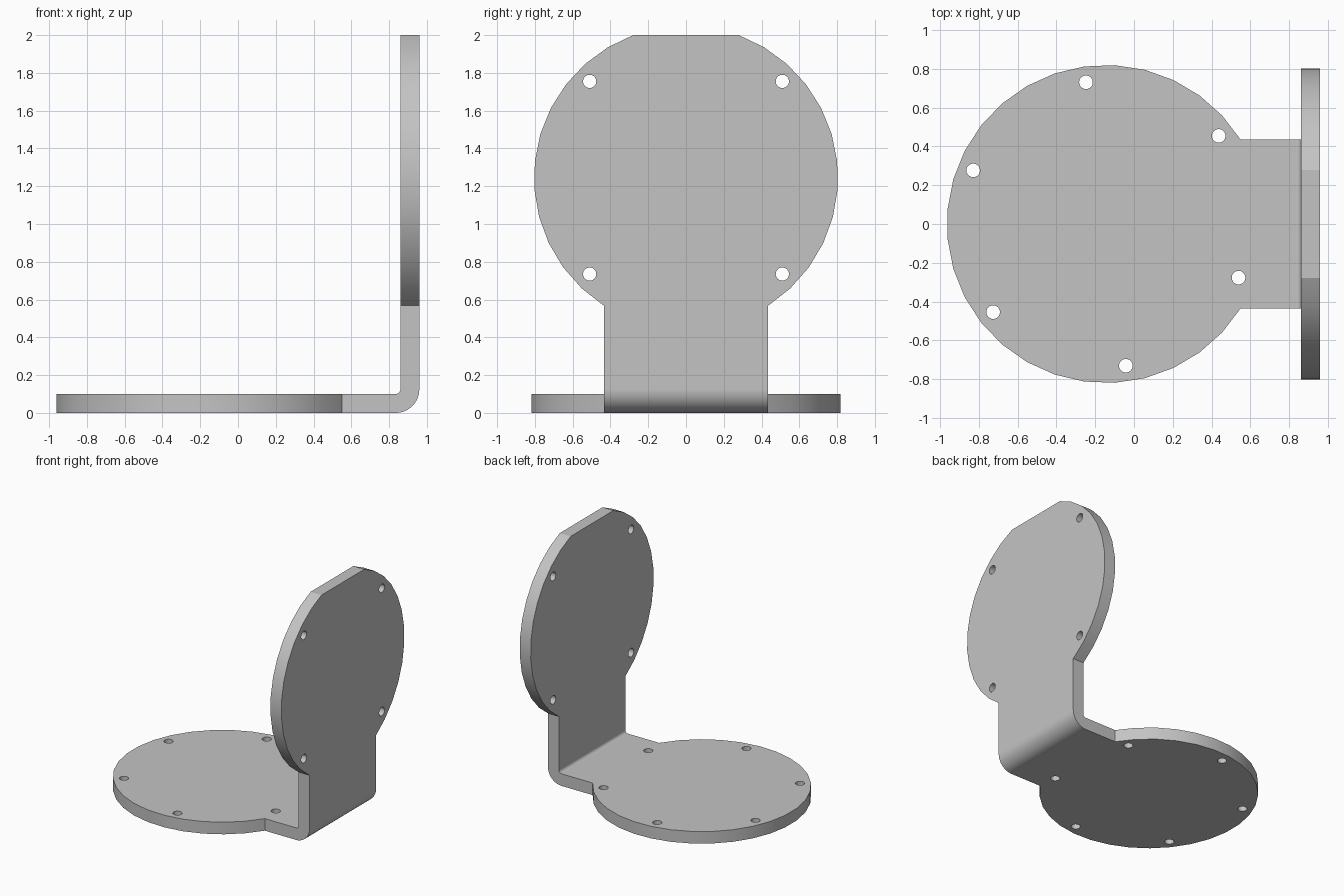
import bpy, bmesh
from math import sin, cos, asin, sqrt, pi, radians
from mathutils import Vector, Matrix

cube = bpy.data.objects.get("Cube")
if cube:
    bpy.data.objects.remove(cube)

THICK = 0.1
NECK = 0.435            # half width of the neck
BEND_R = 0.125          # outer radius of the fold
FOLD_X = 0.96 - BEND_R  # where the flat base ends

metal = bpy.data.materials.new("plain_grey")
metal.use_nodes = True
grey = (0.55, 0.55, 0.55, 1)
metal.diffuse_color = grey
metal.node_tree.nodes["Principled BSDF"].inputs["Base Color"].default_value = grey


def arc(centre, radius, start, end, steps):
    """Points (along, across) on an arc round a centre on the long axis."""
    angles = [start + (end - start) * i / steps for i in range(steps + 1)]
    return [(centre + radius * cos(a), radius * sin(a)) for a in angles]


def hole(along, across):
    return [(a + along, b + across) for a, b in arc(0, 0.035, 0, 2 * pi, 32)[:-1]]


def plate(bm, loops, place, push, end_test):
    """Fill outline and holes, thicken, open the end; return the end's edges."""
    edges = []
    for loop in loops:
        verts = [bm.verts.new(place(a, b)) for a, b in loop]
        edges += [bm.edges.new((v, verts[i - 1])) for i, v in enumerate(verts)]
    filled = bmesh.ops.triangle_fill(bm, edges=edges, use_beauty=True)["geom"]
    faces = [f for f in filled if isinstance(f, bmesh.types.BMFace)]
    out = bmesh.ops.extrude_face_region(bm, geom=faces)["geom"]
    moved = [v for v in out if isinstance(v, bmesh.types.BMVert)]
    bmesh.ops.translate(bm, verts=moved, vec=push)
    end = [f for f in bm.faces if all(end_test(v.co) for v in f.verts)]
    rim = [e for f in end for e in f.edges]
    bmesh.ops.delete(bm, geom=end, context='FACES_ONLY')
    return rim


bm = bmesh.new()

# Round base with neck and six holes
BASE_C, BASE_R = -0.145, 0.82
half = asin(NECK / BASE_R)
base = arc(BASE_C, BASE_R, half, 2 * pi - half, 27)
base += [(FOLD_X, -NECK), (FOLD_X, NECK)]
base_holes = []
for i in range(6):
    a = radians(38 + 60 * i)
    base_holes.append(hole(BASE_C + 0.738 * cos(a), 0.738 * sin(a)))
rim = plate(bm, [base] + base_holes, lambda a, b: Vector((a, b, 0)),
            Vector((0, 0, THICK)), lambda co: abs(co.x - FOLD_X) < 1e-4)

# Rounded fold
bmesh.ops.spin(bm, geom=rim, cent=(FOLD_X, 0, BEND_R), axis=(0, -1, 0),
               angle=pi / 2, steps=12)

# Upright disc with neck, flat top and four holes
UP_C, UP_R = 1.245, 0.805
top_angle = asin(sqrt(1 - ((2 - UP_C) / UP_R) ** 2))
side = arc(UP_C, UP_R, top_angle, pi - asin(NECK / UP_R), 12)
side.append((BEND_R, NECK))
upright = side + [(a, -b) for a, b in reversed(side)]
up_holes = [hole(UP_C + 0.51 * i, 0.51 * j) for i in (-1, 1) for j in (-1, 1)]
plate(bm, [upright] + up_holes, lambda a, b: Vector((0.96 - THICK, b, a)),
      Vector((THICK, 0, 0)), lambda co: abs(co.z - BEND_R) < 1e-4 and co.x > FOLD_X)

bmesh.ops.remove_doubles(bm, verts=bm.verts[:], dist=1e-4)
bmesh.ops.recalc_face_normals(bm, faces=bm.faces[:])

mesh = bpy.data.meshes.new("angle_bracket")
bm.to_mesh(mesh)
bm.free()
mesh.materials.append(metal)
bracket = bpy.data.objects.new("angle_bracket", mesh)
bpy.context.collection.objects.link(bracket)

# Smooth rims and fold, crisp flat faces
bpy.ops.object.select_all(action='DESELECT')
bracket.select_set(True)
bpy.context.view_layer.objects.active = bracket
bpy.ops.object.shade_smooth_by_angle(angle=radians(13))
weighted = bracket.modifiers.new("flat_faces", 'WEIGHTED_NORMAL')
weighted.keep_sharp = True
